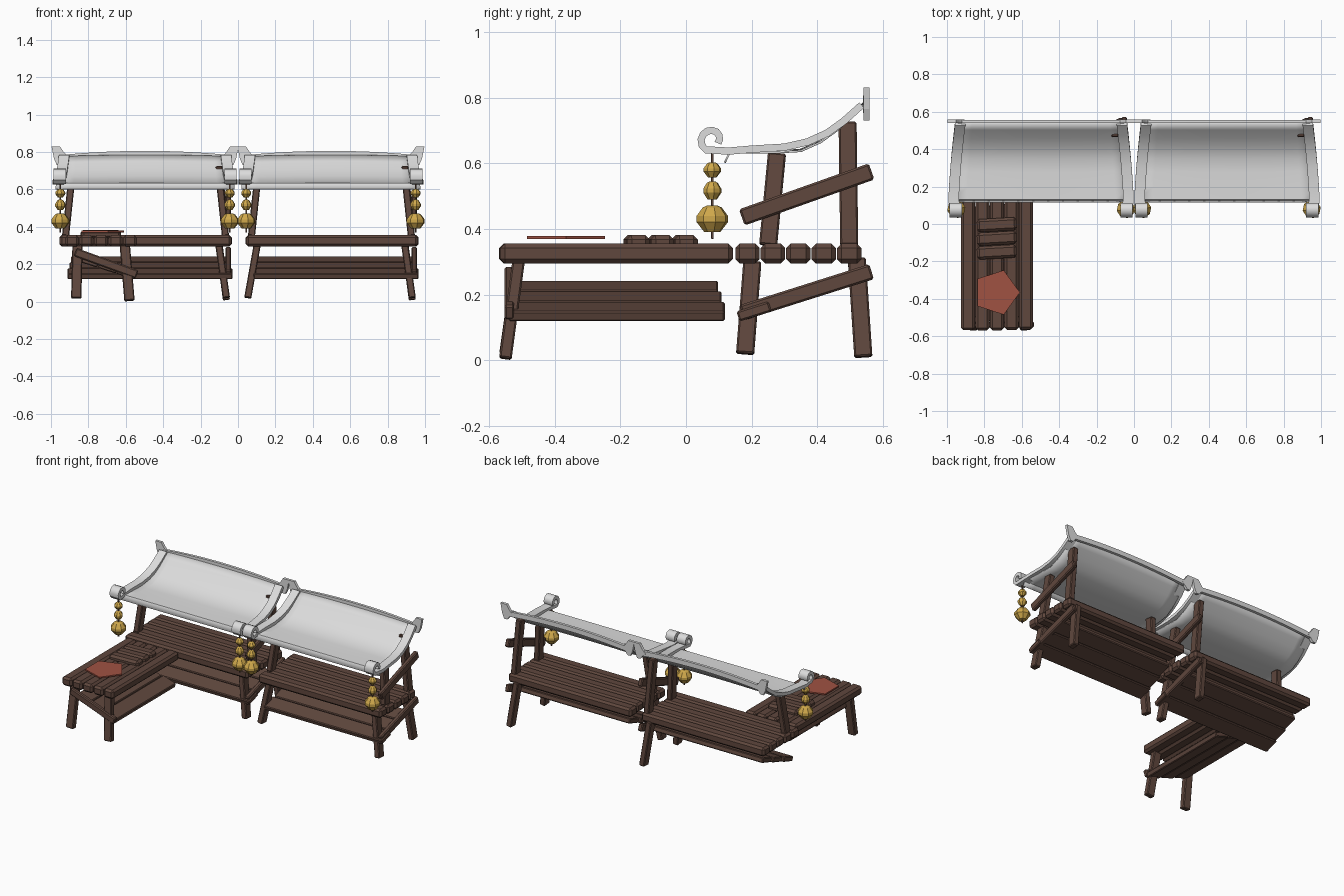
import bpy, bmesh, math, random
from mathutils import Vector, Matrix

random.seed(4)
if "Cube" in bpy.data.objects:
    bpy.data.objects.remove(bpy.data.objects["Cube"])


def material(name, rgb):
    m = bpy.data.materials.new(name)
    m.use_nodes = True
    m.diffuse_color = (*rgb, 1)
    m.node_tree.nodes["Principled BSDF"].inputs["Base Color"].default_value = (*rgb, 1)
    return m


WOOD = material("dark_wood", (0.115, 0.063, 0.047))
CLOTH = material("pale_grey", (0.72, 0.72, 0.72))
GOLD = material("gold", (0.62, 0.39, 0.07))
RED = material("brick_red", (0.35, 0.085, 0.055))


def finish(bm, name, mat, smooth=False):
    bmesh.ops.recalc_face_normals(bm, faces=bm.faces)
    me = bpy.data.meshes.new(name)
    bm.to_mesh(me)
    bm.free()
    me.materials.append(mat)
    if smooth:
        me.polygons.foreach_set("use_smooth", [True] * len(me.polygons))
        me.set_sharp_from_angle(angle=math.radians(35))
    ob = bpy.data.objects.new(name, me)
    bpy.context.collection.objects.link(ob)
    return ob


def beam(name, frame, a, b, w, h, up=(0, 0, 1), bevel=0.008):
    """Chamfered timber from a to b, w across and h along the up direction."""
    a, b = Vector(a), Vector(b)
    d = (b - a).normalized()
    side = d.cross(Vector(up)).normalized()
    rot = Matrix((d, side, side.cross(d))).transposed().to_4x4()
    bm = bmesh.new()
    bmesh.ops.create_cube(bm, size=1)
    bmesh.ops.scale(bm, vec=((b - a).length, w, h), verts=bm.verts)
    bmesh.ops.bevel(bm, geom=bm.edges[:], offset=bevel, segments=1, affect='EDGES')
    bm.transform(frame @ Matrix.Translation((a + b) / 2) @ rot)
    return finish(bm, name, WOOD)


def ribbon(name, frame, path, widths, axis, thick, mat):
    """Solid strip following a path, with its width along axis."""
    bm = bmesh.new()
    pts = [Vector(p) for p in path]
    axis = Vector(axis)
    rings = []
    for i, p in enumerate(pts):
        t = pts[min(i + 1, len(pts) - 1)] - pts[max(i - 1, 0)]
        n = t.cross(axis).normalized() * thick / 2
        s = axis * widths[i] / 2
        rings.append([bm.verts.new(frame @ q) for q in (p + s + n, p - s + n, p - s - n, p + s - n)])
    for r, q in zip(rings, rings[1:]):
        for k in range(4):
            bm.faces.new((r[k], r[k - 1], q[k - 1], q[k]))
    bm.faces.new(rings[0])
    bm.faces.new(rings[-1])
    return finish(bm, name, mat, True)


def prism(name, frame, outline, depth, mat):
    bm = bmesh.new()
    face = bm.faces.new([bm.verts.new(p) for p in outline])
    out = bmesh.ops.extrude_face_region(bm, geom=[face])["geom"]
    bmesh.ops.translate(bm, vec=depth, verts=[g for g in out if isinstance(g, bmesh.types.BMVert)])
    bm.transform(frame)
    return finish(bm, name, mat)


def table(name, frame, x0, x1, s0, s1):
    """Five-plank top from x0 to x1, with a sloping shelf from s0 to s1 below."""
    for i in range(5):
        y = 0.187 + i * 0.0775
        j = random.uniform(-0.005, 0.005)
        beam(name + "_top_plank", frame, (x0 + j, y, 0.325), (x1 + j, y, 0.325), 0.074, 0.06, bevel=0.013)
    for i in range(3):
        y = 0.207 + i * 0.1
        z = 0.149 + i * 0.032
        e = 0.01 * i
        beam(name + "_shelf_plank", frame, (s0 + e, y, z), (s1 - e, y, z), 0.102, 0.032, (0, -0.3, 0.95), 0.005)


def leg(name, frame, a, b):
    beam(name, frame, a, b, 0.038, 0.055, (0, 1, 0), 0.005)


def lantern(frame, x):
    """String with three faceted gold beads."""
    bm = bmesh.new()
    for z, r, h in ((0.58, 0.027, 0.046), (0.517, 0.028, 0.056), (0.431, 0.049, 0.082)):
        rows = []
        for f, k in ((-0.5, 0.5), (-0.12, 1), (0.1, 1), (0.42, 0.6), (0.5, 0.3)):
            rows.append([bm.verts.new((r * k * math.cos(q * math.pi / 4 + 0.2),
                                       r * k * math.sin(q * math.pi / 4 + 0.2), z + f * h)) for q in range(8)])
        for lo, hi in zip(rows, rows[1:]):
            for q in range(8):
                bm.faces.new((lo[q - 1], lo[q], hi[q], hi[q - 1]))
        bm.faces.new(rows[0])
        bm.faces.new(rows[-1])
    place = frame @ Matrix.Translation((x, 0.08, 0))
    bm.transform(place)
    finish(bm, "lantern_beads", GOLD)
    beam("lantern_string", place, (0, 0, 0.37), (0, 0, 0.64), 0.008, 0.008, (0, 1, 0), 0.001)


def canopy(frame):
    """Curved sheet with a drooping front lip."""
    profile = [(0.118, 0.602), (0.133, 0.632), (0.2, 0.632), (0.28, 0.633), (0.35, 0.637),
               (0.41, 0.664), (0.46, 0.7), (0.505, 0.742), (0.54, 0.775)]
    bm = bmesh.new()
    n = 12
    rows = []
    for y, z in profile:
        t = (y - 0.118) / 0.422
        half = 0.478 - 0.035 * t
        rows.append([bm.verts.new((half * u, y, z + 0.008 * t * (1 - u * u)))
                     for u in [2 * i / n - 1 for i in range(n + 1)]])
    for a, b in zip(rows, rows[1:]):
        for i in range(n):
            bm.faces.new((a[i], a[i + 1], b[i + 1], b[i]))
    bm.transform(frame)
    ob = finish(bm, "canopy", CLOTH, True)
    mod = ob.modifiers.new("thickness", 'SOLIDIFY')
    mod.thickness = 0.006
    mod.offset = 0


def roof(frame):
    canopy(frame)
    # side rails ending in a front curl
    curl = [(0.08 + (0.02 + 0.018 * i / 9) * math.cos(a), 0.672 + (0.022 + 0.014 * i / 9) * math.sin(a))
            for i, a in enumerate([math.radians(-30 + 30 * k) for k in range(10)])]
    rail = curl + [(0.13, 0.637), (0.2, 0.643), (0.3, 0.649), (0.37, 0.665),
                   (0.43, 0.692), (0.48, 0.728), (0.535, 0.777)]
    for s in (-1, 1):
        path, widths = [], []
        for i, (y, z) in enumerate(rail):
            t = max(0, (y - 0.1) / 0.44)
            path.append((s * (0.468 - 0.036 * t ** 1.5 - (0.012 if i < 10 else 0)), y, z))
            widths.append(0.065 if i < 10 else 0.056)
        ribbon("roof_side_rail", frame, path, widths, (1, 0, 0), 0.022, CLOTH)
        # ridge end horn
        horn = [(0.41, 0.772), (0.435, 0.8), (0.455, 0.83), (0.5, 0.83),
                (0.487, 0.765), (0.472, 0.73), (0.45, 0.73), (0.43, 0.755)]
        prism("ridge_horn", frame, [(s * x, 0.54, z) for x, z in horn], (0, 0.018, 0), CLOTH)
        lantern(frame, s * 0.453)
    xs = [0.44 * (i / 6 - 1) for i in range(13)]
    ribbon("ridge", frame, [(x, 0.548, 0.79 - 0.11 * x * x) for x in xs], [0.018] * 13, (0, 1, 0), 0.032, CLOTH)


def stall(cx, left_leg):
    f = Matrix.Translation((cx, 0, 0))
    table("stall", f, -0.454, 0.465, -0.415, 0.468)
    # right end frame: legs, posts and braces
    leg("front_leg", f, (0.435, 0.18, 0.02), (0.395, 0.202, 0.3))
    leg("rear_leg", f, (0.435, 0.54, 0.01), (0.395, 0.52, 0.31))
    leg("front_post", f, (0.43, 0.25, 0.35), (0.4, 0.277, 0.63))
    leg("rear_post", f, (0.43, 0.497, 0.35), (0.395, 0.492, 0.725))
    beam("upper_brace", f, (0.445, 0.17, 0.435), (0.445, 0.565, 0.575), 0.03, 0.052, bevel=0.006)
    beam("lower_brace", f, (0.445, 0.17, 0.145), (0.445, 0.565, 0.27), 0.03, 0.048, bevel=0.006)
    # left end supports
    leg("front_post", f, (-0.425, 0.25, 0.35), (-0.395, 0.277, 0.63))
    if left_leg:
        leg("front_leg", f, (-0.445, 0.18, 0.02), (-0.395, 0.202, 0.3))
    roof(f)


stall(-0.497, False)
stall(0.497, True)

# side counter, turned to face the right stall
side = Matrix.Translation((-0.39, -0.21, 0)) @ Matrix.Rotation(math.pi / 2, 4, 'Z')
table("counter", side, -0.355, 0.352, -0.33, 0.328)
leg("counter_front_leg", side, (-0.34, 0.19, 0.005), (-0.3, 0.215, 0.3))
leg("counter_rear_leg", side, (-0.34, 0.475, 0.018), (-0.3, 0.468, 0.3))
beam("counter_brace", side, (-0.328, 0.15, 0.145), (-0.328, 0.48, 0.265), 0.03, 0.045, bevel=0.006)

# small boards and red mat on the counter
world = Matrix.Identity(4)
for i in range(3):
    y = -0.15 + i * 0.073
    beam("small_board", world, (-0.84, y - 0.006, 0.36), (-0.627, y + 0.006, 0.36), 0.07, 0.044, bevel=0.014)
mat_points = [(-0.735 + 0.125 * math.cos(a), -0.366 + 0.125 * math.sin(a), 0.37)
              for a in [2 * math.pi * k / 5 for k in range(5)]]
prism("red_mat", world, mat_points, (0, 0, 0.009), RED)
